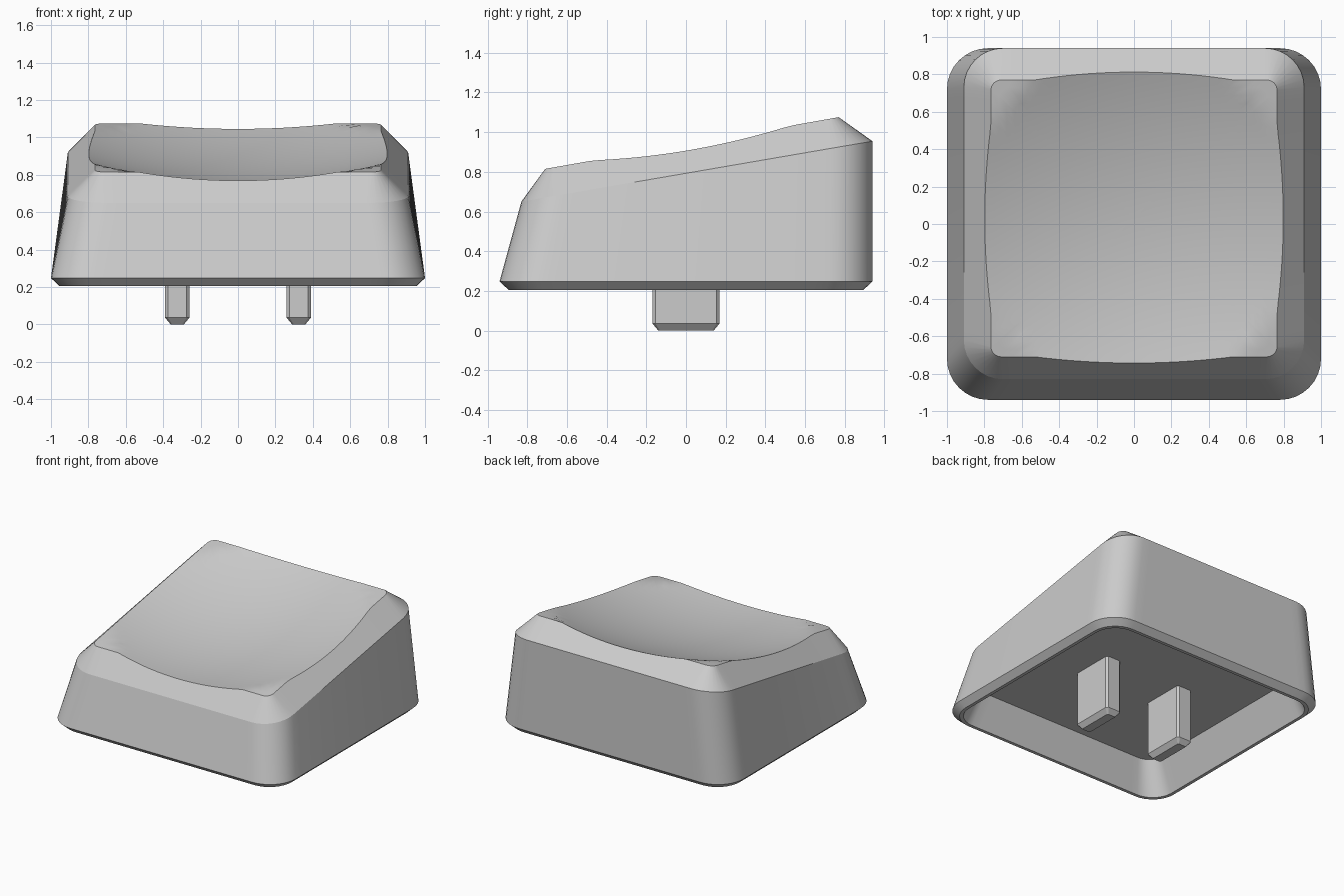
import bpy, bmesh, math
from mathutils import Vector

if "Cube" in bpy.data.objects:
    bpy.data.objects.remove(bpy.data.objects["Cube"])

grey = bpy.data.materials.new("light_grey_plastic")
grey.use_nodes = True
grey.diffuse_color = (0.6, 0.6, 0.6, 1)
grey.node_tree.nodes["Principled BSDF"].inputs["Base Color"].default_value = (0.6, 0.6, 0.6, 1)


def rounded_ring(hx, y0, y1, r, height, side=24, corner=8):
    """Rounded rectangle; height is a function of y."""
    pts = []
    centres = [(hx - r, y1 - r), (r - hx, y1 - r), (r - hx, y0 + r), (hx - r, y0 + r)]
    for i, (cx, cy) in enumerate(centres):
        for k in range(corner + 1):
            a = math.pi / 2 * (i + k / corner)
            pts.append(Vector((cx + r * math.cos(a), cy + r * math.sin(a), 0)))
        # straight run to the start of the next corner
        nx, ny = centres[(i + 1) % 4]
        a = math.pi / 2 * (i + 1)
        end = Vector((nx + r * math.cos(a), ny + r * math.sin(a), 0))
        start = pts[-1].copy()
        pts += [start.lerp(end, k / side) for k in range(1, side)]
    for p in pts:
        p.z = height(p.y)
    return pts


def loft(name, rings, sharp, tip=None):
    """Skin the rings in order, cap the start, and close the end with a cap or a tip."""
    bm = bmesh.new()
    loops = [[bm.verts.new(p) for p in ring] for ring in rings]
    n = len(loops[0])
    for a, b in zip(loops, loops[1:]):
        for i in range(n):
            j = (i + 1) % n
            bm.faces.new((a[i], a[j], b[j], b[i]))
    bm.faces.new(loops[0])
    if tip is None:
        bm.faces.new(loops[-1])
    else:
        t = bm.verts.new(tip)
        for i in range(n):
            bm.faces.new((loops[-1][i], loops[-1][(i + 1) % n], t))
    bmesh.ops.recalc_face_normals(bm, faces=bm.faces)
    for f in bm.faces:
        f.smooth = True
    for s in sharp:
        for i in range(n):
            bm.edges.get((loops[s][i], loops[s][(i + 1) % n])).smooth = False
    mesh = bpy.data.meshes.new(name)
    bm.to_mesh(mesh)
    bm.free()
    mesh.materials.append(grey)
    obj = bpy.data.objects.new(name, mesh)
    bpy.context.collection.objects.link(obj)
    return obj


def flat(z):
    return lambda y: z


def top_plane(y):
    return 0.815 + 0.176 * (y + 0.71)


def shoulder_plane(y):
    return 0.65 + 0.172 * (y + 0.83)


# Spherical dish sunk into the tilted top
DISH_Y = 0.03


def dish(x, y):
    return top_plane(y) - max(0, 0.83 - x * x - (y - DISH_Y) ** 2) / 5.8


# Dish rim: slide each top edge point down the chamfer until it meets the dish
shoulder = rounded_ring(0.91, -0.83, 0.94, 0.21, shoulder_plane)
top_edge = rounded_ring(0.765, -0.71, 0.77, 0.055, top_plane)
rim = []
for d, c in zip(top_edge, shoulder):
    lo, hi = 0.0, 1.0
    for _ in range(30):
        mid = (lo + hi) / 2
        p = d.lerp(c, mid)
        if p.z > dish(p.x, p.y) + 1e-6:
            lo = mid
        else:
            hi = mid
    rim.append(d.lerp(c, lo))

# Cap body: ceiling, inner wall, lip, skirt, shoulder, rim, dished top
rings = [
    rounded_ring(0.82, -0.79, 0.81, 0.12, flat(0.45)),
    rounded_ring(0.93, -0.87, 0.87, 0.17, flat(0.205)),
    rounded_ring(0.955, -0.895, 0.895, 0.19, flat(0.205)),
    rounded_ring(1.0, -0.94, 0.94, 0.22, flat(0.248)),
    shoulder,
    rim,
]
STEPS = 18
for s in range(1, STEPS):
    k = 1 - s / STEPS
    ring = []
    for p in rim:
        x, y = p.x * k, DISH_Y + (p.y - DISH_Y) * k
        ring.append(Vector((x, y, dish(x, y))))
    rings.append(ring)
loft("cap_body", rings, range(6), tip=(0, DISH_Y, dish(0, DISH_Y)))

# Two mounting prongs with chamfered tips
for name, x in (("left_prong", 0.325), ("right_prong", -0.325)):
    prong = loft(name, [
        rounded_ring(0.035, -0.14, 0.14, 0.008, flat(0), 1, 1),
        rounded_ring(0.065, -0.17, 0.17, 0.015, flat(0.036), 1, 1),
        rounded_ring(0.065, -0.17, 0.17, 0.015, flat(0.47), 1, 1),
    ], ())
    for f in prong.data.polygons:
        f.use_smooth = False
    prong.location.x = x
